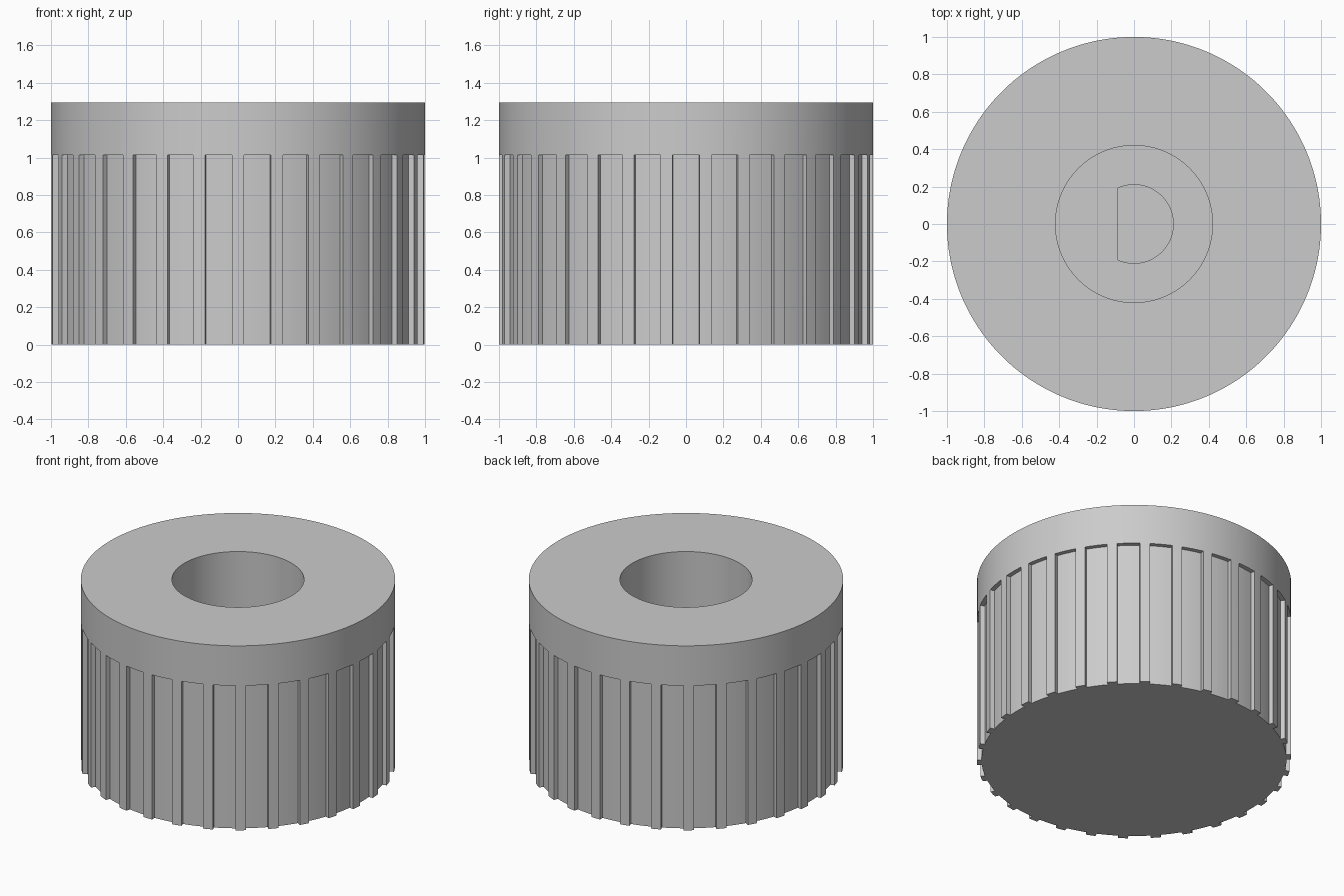
import bpy, bmesh
from math import radians, sin, cos

cube = bpy.data.objects.get("Cube")
if cube:
    bpy.data.objects.remove(cube, do_unlink=True)

RIBS = 30
PITCH = 360 / RIBS
HALF_RIB = 1.85      # half the angle of one rib, degrees
GROOVE_R = 0.97
BORE_R = 0.42
SHAFT_R = 0.21
SHAFT_FLAT = 0.085

# Sample angles shared by every outline; each rib edge is sampled twice
samples = []
for i in range(RIBS):
    centre = -90 + i * PITCH
    for k in (-1, 0, 1):
        samples.append((radians(centre + k * HALF_RIB), True))
    for k in range(5):
        step = (PITCH - 2 * HALF_RIB) / 4
        samples.append((radians(centre + HALF_RIB + k * step), False))


# Outlines: radius at a given angle
def ribbed(a, on_rib):
    return 1.0 if on_rib else GROOVE_R


def rim(a, on_rib):
    return 1.0


def bore(a, on_rib):
    return BORE_R


def d_shaft(a, on_rib):
    return min(SHAFT_R, SHAFT_FLAT / -cos(a)) if cos(a) < 0 else SHAFT_R


# Walk from the underside, up the outside and down into the shaft hole
layers = [(0.0, ribbed), (1.015, ribbed), (1.015, rim), (1.295, rim),
          (1.295, bore), (0.7, bore), (0.7, d_shaft), (0.2, d_shaft)]

bm = bmesh.new()
loops = []
for z, outline in layers:
    loops.append([bm.verts.new((outline(a, r) * cos(a), outline(a, r) * sin(a), z))
                  for a, r in samples])
n = len(samples)
for low, high in zip(loops, loops[1:]):
    for i in range(n):
        j = (i + 1) % n
        bm.faces.new((low[i], low[j], high[j], high[i]))
bm.faces.new(loops[0][::-1])   # closed underside
bm.faces.new(loops[-1])        # floor of the shaft hole
bmesh.ops.remove_doubles(bm, verts=bm.verts, dist=0.0001)
bmesh.ops.dissolve_degenerate(bm, edges=bm.edges, dist=0.0001)
bmesh.ops.recalc_face_normals(bm, faces=bm.faces)

mesh = bpy.data.meshes.new("ribbed_knob")
bm.to_mesh(mesh)
bm.free()
knob = bpy.data.objects.new("ribbed_knob", mesh)
bpy.context.collection.objects.link(knob)

# Plain grey plastic
grey = bpy.data.materials.new("light_grey")
grey.use_nodes = True
colour = (0.6, 0.6, 0.6, 1)
grey.diffuse_color = colour
grey.node_tree.nodes["Principled BSDF"].inputs["Base Color"].default_value = colour
mesh.materials.append(grey)

bpy.ops.object.select_all(action='DESELECT')
knob.select_set(True)
bpy.context.view_layer.objects.active = knob
bpy.ops.object.shade_smooth_by_angle(angle=radians(30))
